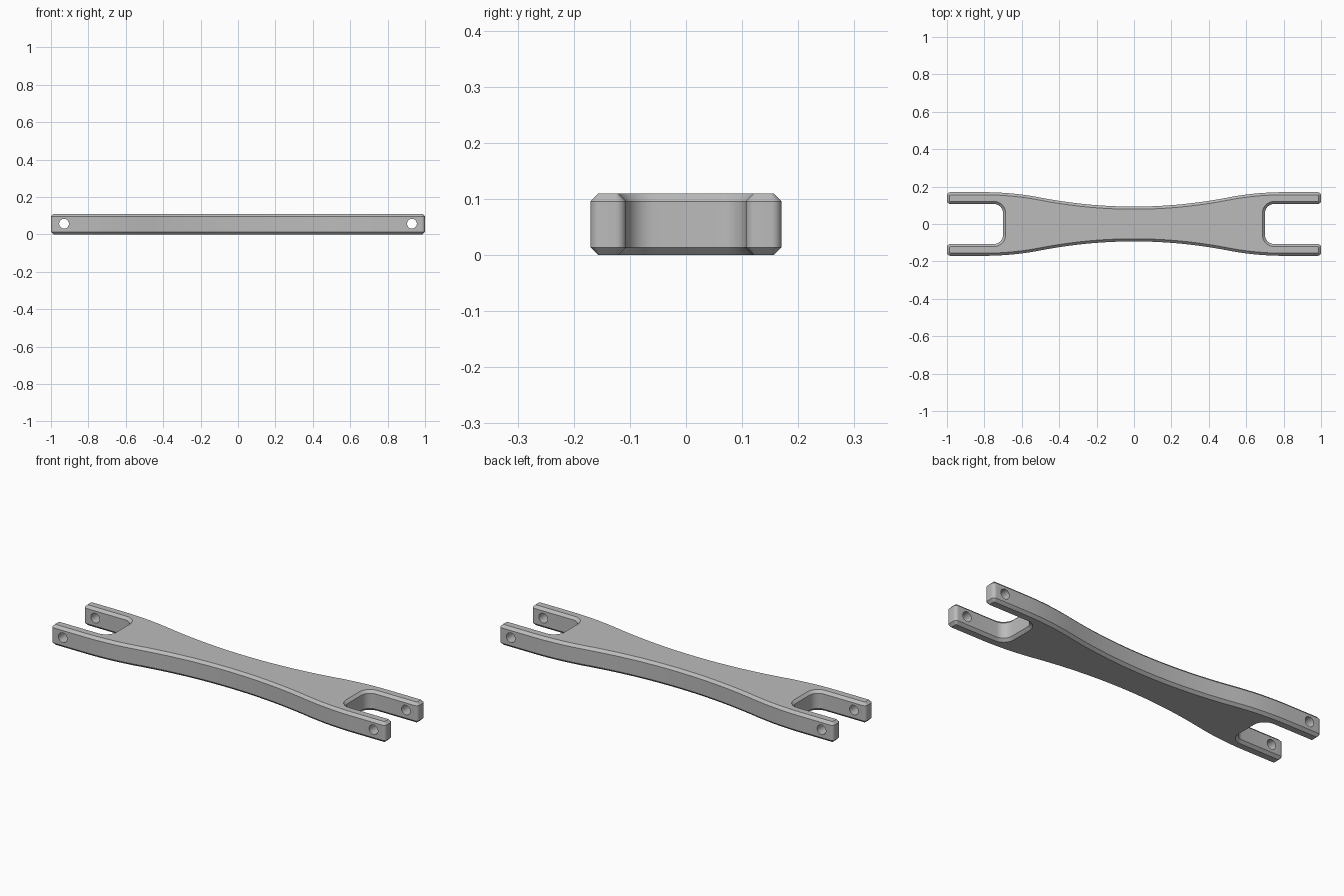
import bpy, bmesh, math
from mathutils import Vector

cube = bpy.data.objects.get("Cube")
if cube:
    bpy.data.objects.remove(cube)

HEIGHT, HALF_W, WAIST = 0.11, 0.17, 0.093
SLOT_X, SLOT_W, CHAMFER = 0.70, 0.107, 0.014
INFLECT, FLAT = 0.5, 0.8

grey = bpy.data.materials.new("plain grey")
grey.use_nodes = True
colour = (0.5, 0.5, 0.5, 1)
grey.diffuse_color = colour
grey.node_tree.nodes["Principled BSDF"].inputs["Base Color"].default_value = colour


def side_y(x):
    """Half width: concave waist arc blending into a convex shoulder."""
    slope = 2 * (HALF_W - WAIST) / FLAT
    if x < INFLECT:
        return WAIST + slope * x * x / (2 * INFLECT)
    return HALF_W - slope * max(FLAT - x, 0) ** 2 / (2 * (FLAT - INFLECT))


def fillet(cx, cy, r, start, end, steps=8):
    angles = [math.radians(start + (end - start) * i / steps) for i in range(steps + 1)]
    return [(cx + r * math.cos(a), cy + r * math.sin(a)) for a in angles]


# Quarter outline from the waist to the slot floor, then mirrored twice
R, S = 0.018, 0.05
quarter = [(FLAT * i / 28, side_y(FLAT * i / 28)) for i in range(29)]
quarter += fillet(1 - R, HALF_W - R, R, 90, 0)
quarter += fillet(1 - R, SLOT_W + R, R, 0, -90)
quarter += fillet(SLOT_X + S, SLOT_W - S, S, 90, 180)
half = quarter + [(x, -y) for x, y in reversed(quarter)]
outline = half + [(-x, y) for x, y in reversed(half[1:-1])]

# Link body: extruded outline with chamfered rims
bm = bmesh.new()
base = bm.faces.new([bm.verts.new((x, y, 0)) for x, y in outline])
top = bmesh.ops.extrude_face_region(bm, geom=[base], use_keep_orig=True)["geom"]
bmesh.ops.translate(bm, vec=Vector((0, 0, HEIGHT)),
                    verts=[g for g in top if isinstance(g, bmesh.types.BMVert)])
bmesh.ops.recalc_face_normals(bm, faces=bm.faces)
rims = [e for e in bm.edges if abs(e.verts[0].co.z - e.verts[1].co.z) < 1e-5]
bmesh.ops.bevel(bm, geom=rims, offset=CHAMFER, segments=1, affect='EDGES')
mesh = bpy.data.meshes.new("link_body")
bm.to_mesh(mesh)
bm.free()
body = bpy.data.objects.new("link_body", mesh)
bpy.context.collection.objects.link(body)
mesh.materials.append(grey)

# Pin holes through both fork arms at each end
cutters = []
for name, side in (("left", 1), ("right", -1)):
    bpy.ops.mesh.primitive_cylinder_add(vertices=32, radius=0.026, depth=0.5,
                                        location=(side * 0.93, 0, 0.057),
                                        rotation=(math.pi / 2, 0, 0))
    cutter = bpy.context.object
    cutter.name = name + "_pin_hole_cutter"
    cutter.data.materials.append(grey)
    cutter.hide_render = True
    cutters.append(cutter)
    mod = body.modifiers.new(name + "_pin_hole", 'BOOLEAN')
    mod.operation, mod.solver, mod.object = 'DIFFERENCE', 'EXACT', cutter

bpy.ops.object.select_all(action='DESELECT')
body.select_set(True)
bpy.context.view_layer.objects.active = body
for mod in list(body.modifiers):
    bpy.ops.object.modifier_apply(modifier=mod.name)
for cutter in cutters:
    bpy.data.objects.remove(cutter)
bpy.ops.object.shade_smooth_by_angle(angle=math.radians(30))
